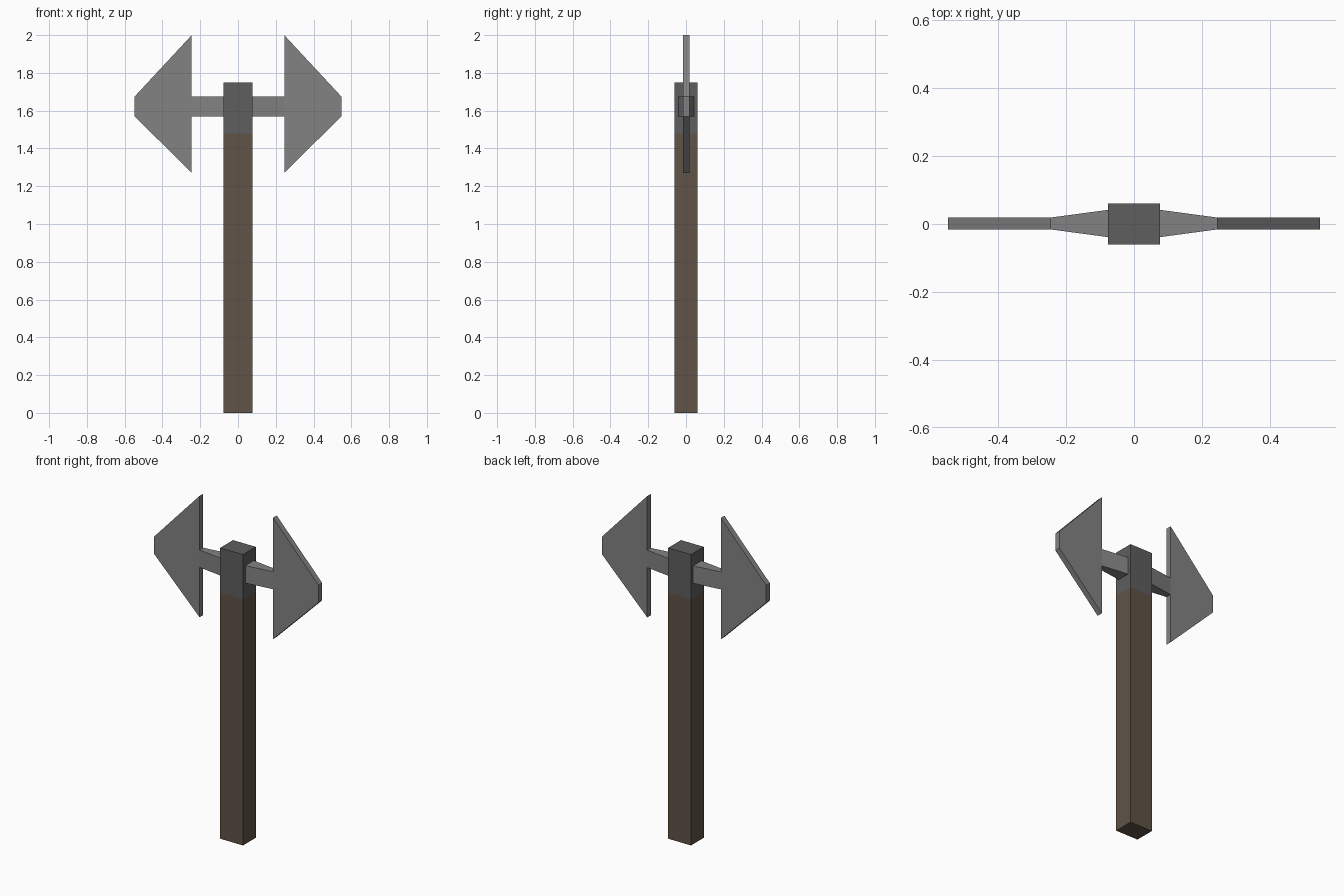
import bpy

if "Cube" in bpy.data.objects:
    bpy.data.objects.remove(bpy.data.objects["Cube"])

def material(name, rgb):
    m = bpy.data.materials.new(name)
    m.diffuse_color = (*rgb, 1.0)
    m.use_nodes = True
    m.node_tree.nodes["Principled BSDF"].inputs["Base Color"].default_value = m.diffuse_color
    return m

wood = material("dark wood", (0.115, 0.088, 0.062))
iron = material("dark iron", (0.112, 0.112, 0.112))
steel = material("grey steel", (0.225, 0.225, 0.225))

def loft(name, start, end, mat, mirror=False):
    """Closed solid between two matching rings of points."""
    n = len(start)
    faces = [tuple(reversed(range(n))), tuple(range(n, 2 * n))]
    faces += [(i, (i + 1) % n, n + (i + 1) % n, n + i) for i in range(n)]
    mesh = bpy.data.meshes.new(name)
    mesh.from_pydata(start + end, [], faces)
    mesh.materials.append(mat)
    ob = bpy.data.objects.new(name, mesh)
    bpy.context.collection.objects.link(ob)
    if mirror:
        ob.modifiers.new("mirror", 'MIRROR').use_axis = (True, False, False)
    return ob

def ring_z(z, hx=0.076, hy=0.061):
    return [(-hx, -hy, z), (hx, -hy, z), (hx, hy, z), (-hx, hy, z)]

YC = 0.0015            # tiny depth offset of the blades
LOW, HIGH = 1.57, 1.675

def ring_x(x, hy):
    return [(x, YC - hy, LOW), (x, YC + hy, LOW),
            (x, YC + hy, HIGH), (x, YC - hy, HIGH)]

# Square wooden shaft and the iron cap on top of it
loft("handle", ring_z(0.0), ring_z(1.48), wood)
loft("head_cap", ring_z(1.48), ring_z(1.75), iron)

# Arms taper from the cap to the blades
loft("arms", ring_x(0.07, 0.041), ring_x(0.245, 0.0175), steel, True)

# Pointed blades with a blunt outer tip
profile = [(0.245, 1.27), (0.547, LOW), (0.547, HIGH), (0.245, 2.0)]
loft("blades",
     [(x, YC + 0.0175, z) for x, z in reversed(profile)],
     [(x, YC - 0.0175, z) for x, z in reversed(profile)], steel, True)

# Make every surface face outward
import bmesh
for ob in bpy.context.collection.objects:
    bm = bmesh.new()
    bm.from_mesh(ob.data)
    bmesh.ops.recalc_face_normals(bm, faces=bm.faces)
    bm.to_mesh(ob.data)
    bm.free()
